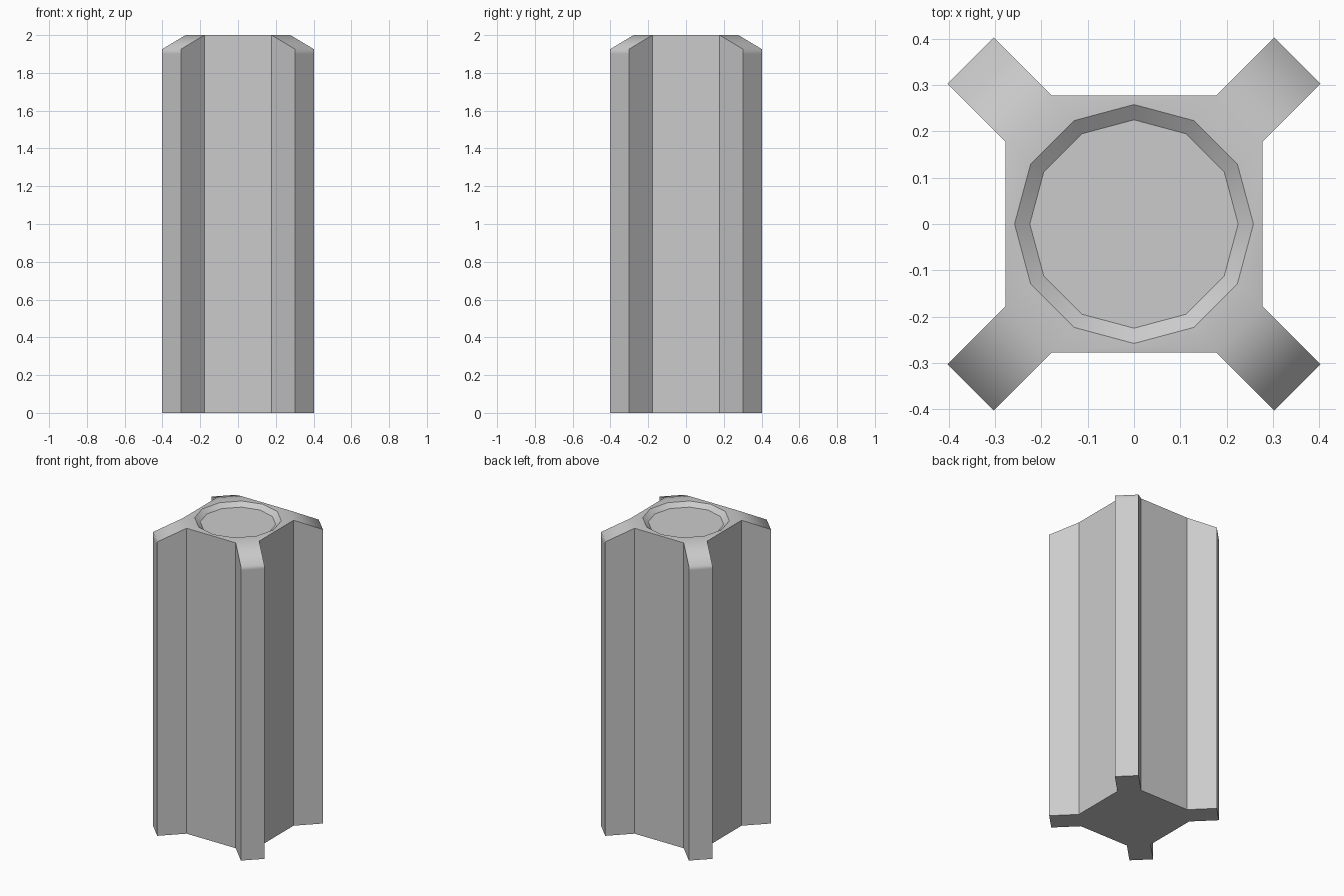
import bpy, bmesh
from math import sin, cos, pi, radians

if "Cube" in bpy.data.objects:
    bpy.data.objects.remove(bpy.data.objects["Cube"])

CORE, CHAMFER, TIP_IN, TIP_OUT = 0.278, 0.178, 0.303, 0.403
HEIGHT, TIP_Z, LOOP_Z, DEPTH = 2.0, 1.925, 1.9, 0.025

# Cross-section: one corner fin, repeated four times by quarter turns
corner = [(CORE, CHAMFER, False), (TIP_OUT, TIP_IN, True),
          (TIP_IN, TIP_OUT, True), (CHAMFER, CORE, False)]
profile = []
for k in range(4):
    for x, y, tip in corner:
        for _ in range(k):
            x, y = -y, x
        profile.append((x, y, tip))

bm = bmesh.new()


def skin(lower, upper):
    n = len(lower)
    for i in range(n):
        j = (i + 1) % n
        bm.faces.new((lower[i], lower[j], upper[j], upper[i]))


def circle(radius, z):
    return [bm.verts.new((radius * cos(2 * pi * i / 12), radius * sin(2 * pi * i / 12), z))
            for i in range(12)]


def edges_of(loop):
    out = []
    for i, v in enumerate(loop):
        w = loop[(i + 1) % len(loop)]
        out.append(bm.edges.get((v, w)) or bm.edges.new((v, w)))
    return out


# Column walls
base = [bm.verts.new((x, y, 0)) for x, y, t in profile]
mid = [bm.verts.new((x, y, LOOP_Z)) for x, y, t in profile]
top = [bm.verts.new((x, y, TIP_Z if t else HEIGHT)) for x, y, t in profile]
skin(base, mid)
skin(mid, top)
bm.faces.new(base[::-1])

# Sloped fin tops
for k in range(0, 16, 4):
    bm.faces.new(top[k:k + 4])

# Shallow round recess and the flat top around it
rim = circle(0.258, HEIGHT)
floor = circle(0.225, HEIGHT - DEPTH)
skin(floor, rim)
bm.faces.new(floor)
core = [v for v, p in zip(top, profile) if not p[2]]
bmesh.ops.triangle_fill(bm, use_beauty=True, use_dissolve=False,
                        edges=edges_of(core) + edges_of(rim), normal=(0, 0, 1))
bmesh.ops.recalc_face_normals(bm, faces=bm.faces[:])

# Smooth shading, with only the fin tip edges softened past the sharp angle
soft = {bm.edges.get((top[k + 1], top[k + 2])) for k in range(0, 16, 4)}
for f in bm.faces:
    f.smooth = True
for e in bm.edges:
    e.smooth = e in soft or e.calc_face_angle(0) < radians(30)

mesh = bpy.data.meshes.new("finned_column")
bm.to_mesh(mesh)
bm.free()
bpy.context.collection.objects.link(bpy.data.objects.new("finned_column", mesh))
